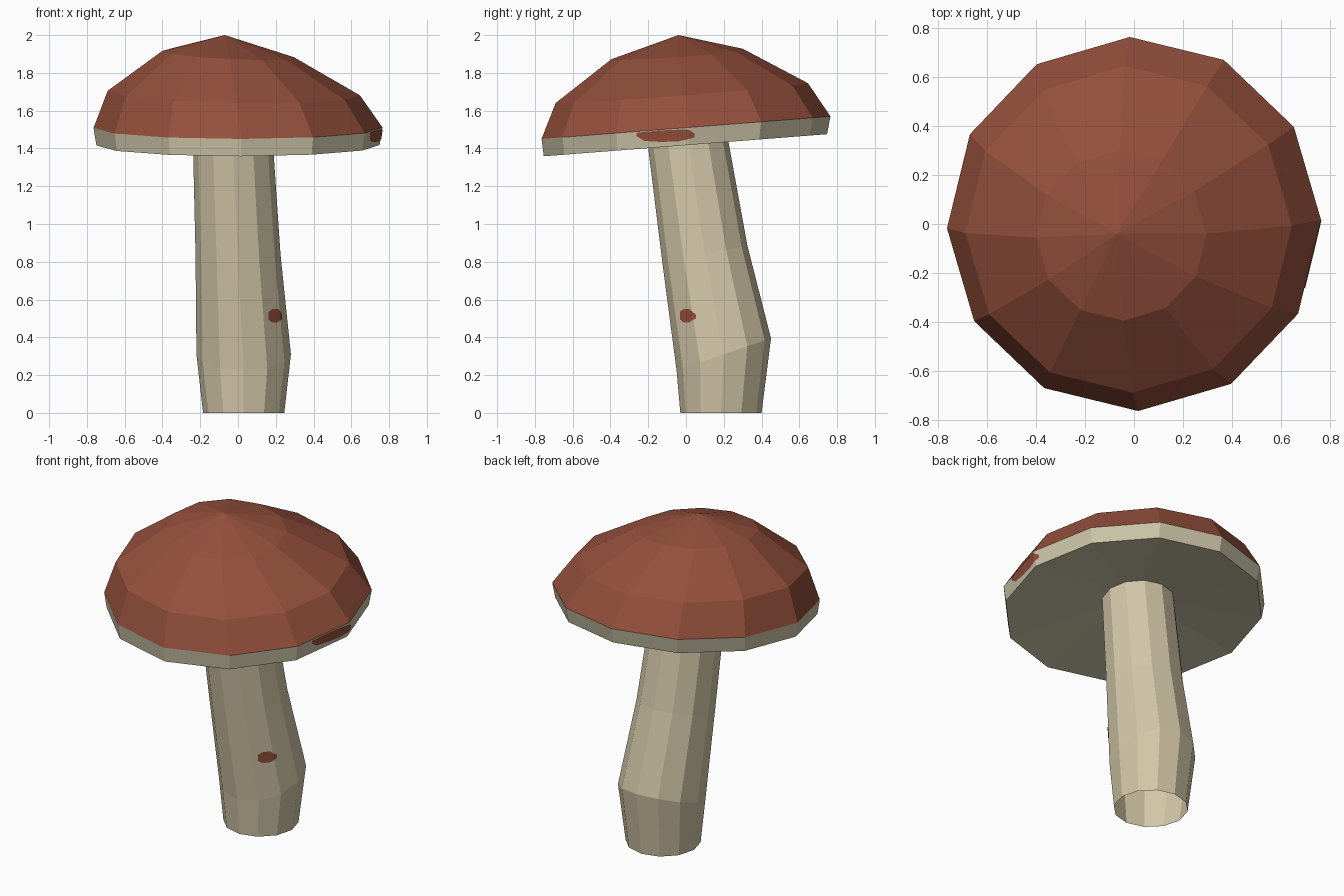
import bpy, bmesh, math
from mathutils import Vector
from mathutils.bvhtree import BVHTree

cube = bpy.data.objects.get("Cube")
if cube:
    bpy.data.objects.remove(cube, do_unlink=True)

SIDES = 12


def material(name, rgb):
    m = bpy.data.materials.new(name)
    m.use_nodes = True
    color = (*rgb, 1)
    m.diffuse_color = color
    bsdf = next(n for n in m.node_tree.nodes if n.type == 'BSDF_PRINCIPLED')
    bsdf.inputs["Base Color"].default_value = color
    bsdf.inputs["Roughness"].default_value = 0.9
    return m


red = material("brick red", (0.30, 0.08, 0.045))
cream = material("stem cream", (0.65, 0.57, 0.39))
grey_cream = material("gill cream", (0.60, 0.55, 0.39))


def add_object(name, bm, mats):
    mesh = bpy.data.meshes.new(name)
    bm.to_mesh(mesh)
    bm.free()
    for m in mats:
        mesh.materials.append(m)
    obj = bpy.data.objects.new(name, mesh)
    bpy.context.collection.objects.link(obj)
    return obj


def loft(name, sections, turn, mats, bands=None):
    """Join tilted rings (center x, y, z, radius, slope x, slope y); radius 0 is a tip."""
    bm = bmesh.new()
    rings = []
    for cx, cy, cz, r, sx, sy in sections:
        ring = []
        for i in range(SIDES if r else 1):
            a = math.radians(turn) + math.tau * i / SIDES
            dx, dy = r * math.cos(a), r * math.sin(a)
            ring.append(bm.verts.new((cx + dx, cy + dy, cz + sx * dx + sy * dy)))
        rings.append(ring)
    for k, (low, high) in enumerate(zip(rings, rings[1:])):
        for i in range(SIDES):
            j = (i + 1) % SIDES
            if len(low) == 1:
                corners = (low[0], high[j], high[i])
            elif len(high) == 1:
                corners = (low[i], low[j], high[0])
            else:
                corners = (low[i], low[j], high[j], high[i])
            bm.faces.new(corners).material_index = bands[k] if bands else 0
    return add_object(name, bm, mats)


def stain(name, part, columns):
    """Thin patch laid on the +x side of a part, from columns (y, low z, high z)."""
    tree = BVHTree.FromPolygons([v.co for v in part.data.vertices],
                                [p.vertices[:] for p in part.data.polygons])
    bm = bmesh.new()
    rows = []
    for y, lo, hi in columns:
        row = []
        for z in (lo, hi):
            hit, normal, _, _ = tree.ray_cast(Vector((2, y, z)), Vector((-1, 0, 0)))
            row.append(bm.verts.new(hit + normal * 0.004))
        rows.append(row)
    for a, b in zip(rows, rows[1:]):
        bm.faces.new((a[0], b[0], b[1], a[1]))
    return add_object(name, bm, [red])


# Leaning stem, open at the foot
stem = loft("stem", [
    (0.03, 0.185, 0, 0.215, 0, 0),
    (0.03, 0.20, 0.31, 0.25, 0, 0.34),
    (0.00, 0.10, 0.84, 0.225, 0, 0.2),
    (-0.03, 0.00, 1.50, 0.21, 0, 0.08),
], 0, [cream])

# Tilted cap: hollow underside, pale rim, red dome
cap = loft("cap", [
    (0, 0, 1.51, 0, 0, 0),
    (0, -0.003, 1.417, 0.75, 0, 0.078),
    (0, 0, 1.51, 0.765, 0, 0.078),
    (-0.022, -0.022, 1.693, 0.668, -0.02, 0.078),
    (-0.052, -0.047, 1.90, 0.348, -0.05, 0.078),
    (-0.07, -0.04, 2.0, 0, 0, 0),
], 1.3, [grey_cream, red], [0, 0, 1, 1, 1])

# Red stains on the rim and the stem
stain("rim_stain", cap, [
    (-0.26, 1.465, 1.483), (-0.22, 1.44, 1.488), (-0.13, 1.435, 1.496),
    (-0.04, 1.438, 1.50), (0.014, 1.45, 1.50), (0.045, 1.46, 1.48)])
stain("stem_stain", stem, [
    (-0.03, 0.495, 0.535), (-0.01, 0.48, 0.55), (0.02, 0.48, 0.55),
    (0.035, 0.49, 0.535), (0.055, 0.50, 0.52)])
